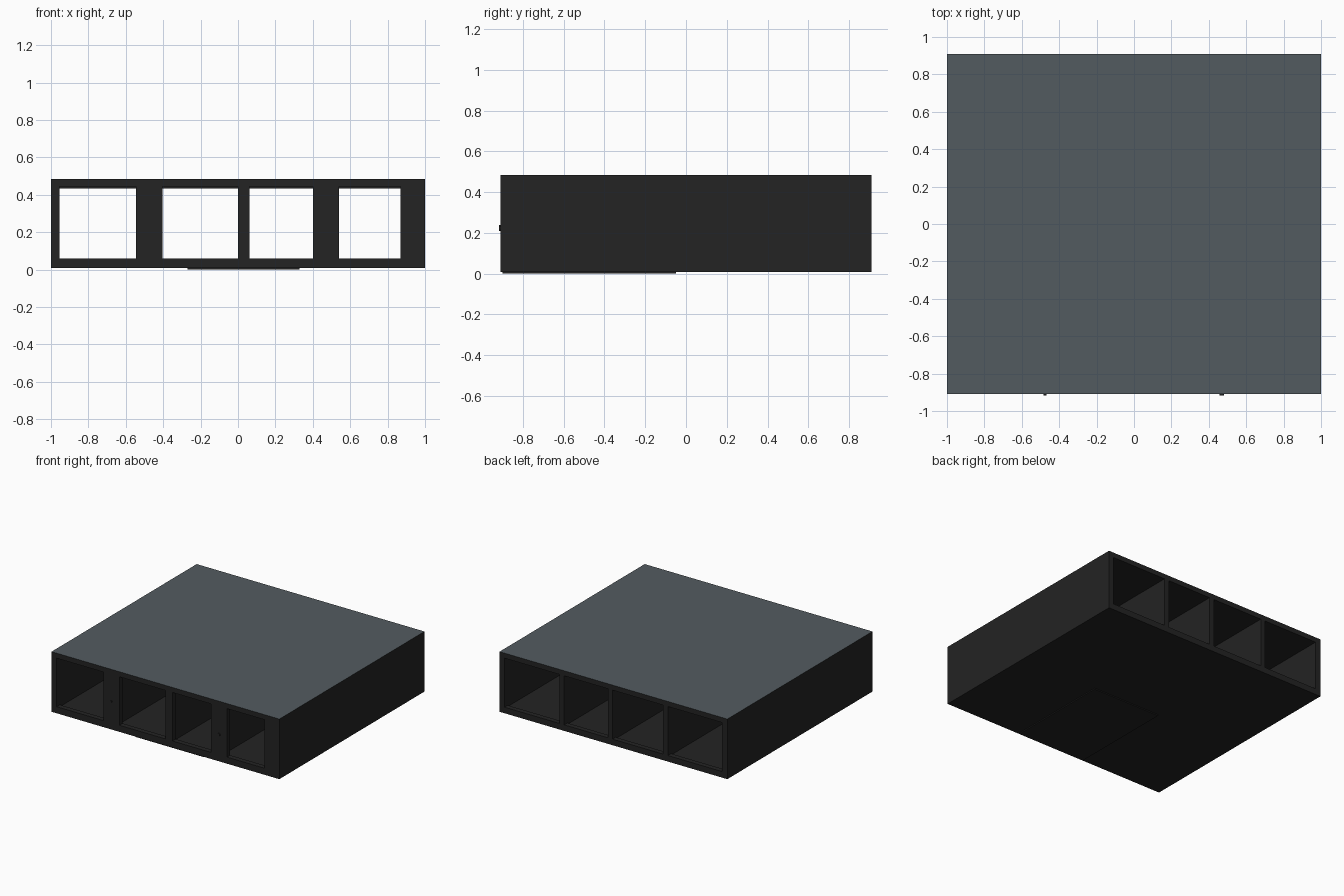
import bpy, bmesh, math
from mathutils import Matrix

if "Cube" in bpy.data.objects:
    bpy.data.objects.remove(bpy.data.objects["Cube"])


def material(name, rgb):
    m = bpy.data.materials.new(name)
    m.diffuse_color = (*rgb, 1.0)
    m.use_nodes = True
    m.node_tree.nodes["Principled BSDF"].inputs["Base Color"].default_value = m.diffuse_color
    return m


BLACK = material("matte_black", (0.0168, 0.0168, 0.0168))
SLATE = material("slate_grey", (0.086, 0.105, 0.117))

X, Y = 1.0, 0.91            # half width and half depth
BOTTOM, TOP = 0.008, 0.485  # underside and top heights


def finish(name, bm, mats):
    me = bpy.data.meshes.new(name)
    bm.to_mesh(me)
    bm.free()
    for m in mats:
        me.materials.append(m)
    ob = bpy.data.objects.new(name, me)
    bpy.context.collection.objects.link(ob)
    return ob


def box(name, x0, x1, y0, y1, z0, z1, top_mat=None):
    bm = bmesh.new()
    mat = (Matrix.Translation(((x0 + x1) / 2, (y0 + y1) / 2, (z0 + z1) / 2))
           @ Matrix.Diagonal((x1 - x0, y1 - y0, z1 - z0, 1)))
    bmesh.ops.create_cube(bm, size=1, matrix=mat)
    mats = [BLACK]
    if top_mat:
        mats.append(top_mat)
        for f in bm.faces:
            if f.normal.z > 0.9:
                f.material_index = 1
    return finish(name, bm, mats)


# Outer casing: top, floor and two sides
box("top_panel", -X, X, -Y, Y, 0.445, TOP, SLATE)
box("floor_panel", -X, X, -Y, Y, BOTTOM, 0.045)
box("left_side", -X, -0.955, -Y, Y, 0.045, 0.445)
box("right_side", 0.957, X, -Y, Y, 0.045, 0.445)

# Slight raised pad under the floor
box("floor_pad", -0.27, 0.33, -0.90, -0.05, 0.0, BOTTOM + 0.004)

# Thin full-depth dividers between the four bays
for i, (a, b) in enumerate([(-0.478, -0.436), (0.008, 0.048), (0.432, 0.474)]):
    box(f"divider_{i + 1}", a, b, -Y + 0.02, Y, 0.045, 0.445)

# Wider face-frame stiles on the front only
for i, (a, b) in enumerate([(-0.545, -0.405), (0.0, 0.062), (0.402, 0.54), (0.87, 0.957)]):
    box(f"front_stile_{i + 1}", a, b, -Y, -Y + 0.04, 0.045, 0.445)

# Bottom lips at front and back, and a shallow ceiling cross rail
box("front_lip", -0.955, 0.957, -Y, -Y + 0.04, 0.045, 0.06)
box("back_lip", -0.955, 0.957, Y - 0.04, Y, 0.045, 0.056)
box("ceiling_rail", -0.955, 0.957, -0.05, 0.05, 0.434, 0.446)

# Small round knobs on the two wide stiles
for name, x, z, r in (("left_knob", -0.475, 0.23, 0.008), ("right_knob", 0.47, 0.22, 0.012)):
    bm = bmesh.new()
    bmesh.ops.create_cone(bm, cap_ends=True, segments=16, radius1=r, radius2=r, depth=0.016,
                          matrix=Matrix.Translation((x, -Y, z)) @ Matrix.Rotation(math.pi / 2, 4, 'X'))
    finish(name, bm, [BLACK])
